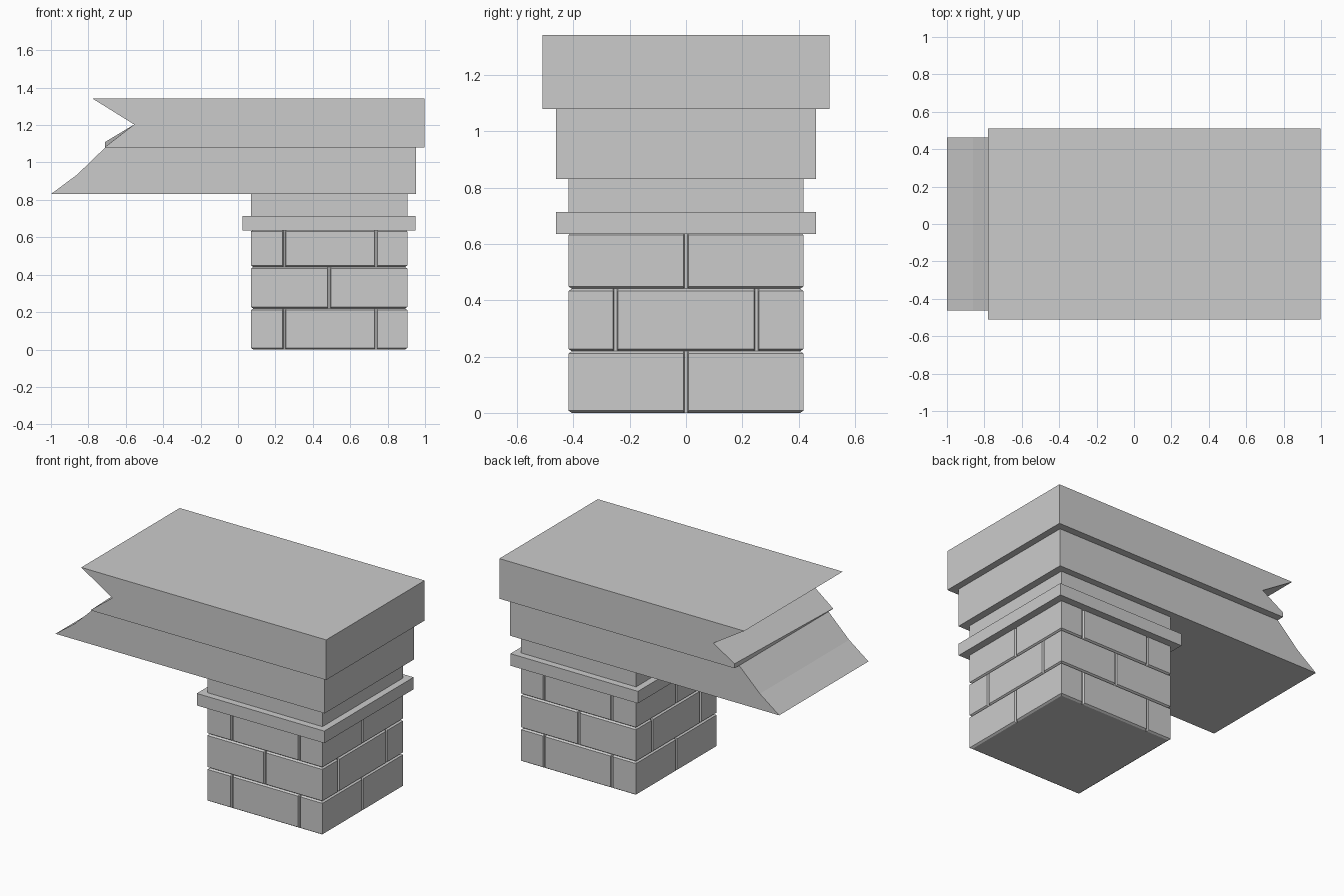
import bpy, bmesh

cube = bpy.data.objects.get("Cube")
if cube:
    bpy.data.objects.remove(cube, do_unlink=True)

stone = bpy.data.materials.new("grey stone")
stone.use_nodes = True
GREY = (0.6, 0.6, 0.6, 1)
stone.diffuse_color = GREY
stone.node_tree.nodes["Principled BSDF"].inputs["Base Color"].default_value = GREY

# Pillar footprint: centre along x, and half width
CX, HALF = 0.4875, 0.4175


def loft(name, rings):
    """Skin a stack of matching closed rings and cap both ends."""
    bm = bmesh.new()
    loops = [[bm.verts.new(p) for p in ring] for ring in rings]
    n = len(loops[0])
    for a, b in zip(loops, loops[1:]):
        for i in range(n):
            j = (i + 1) % n
            bm.faces.new((a[i], a[j], b[j], b[i]))
    bm.faces.new(loops[0][::-1])
    bm.faces.new(loops[-1])
    bmesh.ops.recalc_face_normals(bm, faces=bm.faces)
    mesh = bpy.data.meshes.new(name)
    bm.to_mesh(mesh)
    bm.free()
    mesh.materials.append(stone)
    obj = bpy.data.objects.new(name, mesh)
    bpy.context.collection.objects.link(obj)
    return obj


def slab(name, half, z0, z1):
    """Square slab centred on the pillar."""
    corners = [(-half, -half), (half, -half), (half, half), (-half, half)]
    return loft(name, [[(CX + x, y, z) for x, y in corners] for z in (z0, z1)])


def beam(name, half, front, back):
    """Profiles in x and z, lofted from the front side to the back side."""
    return loft(name, [[(x, -half, z) for x, z in front],
                       [(x, half, z) for x, z in back]])


def course(name, z0, z1, x_joints, y_joints, depth=0.012, lip=0.008):
    """Layer of bricks: notched outline with chamfered top and bottom."""
    inner = HALF - depth

    def side(joints):
        pts = [(-HALF, -HALF)]
        for j in joints:
            pts += [(j - 0.009, -HALF), (j - 0.005, -inner),
                    (j + 0.005, -inner), (j + 0.009, -HALF)]
        return pts

    outline = side(x_joints)
    outline += [(-y, x) for x, y in side(y_joints)]
    outline += [(-x, -y) for x, y in side([-j for j in reversed(x_joints)])]
    outline += [(y, -x) for x, y in side([-j for j in reversed(y_joints)])]

    def ring(z, limit):
        return [(CX + max(-limit, min(limit, x)),
                 max(-limit, min(limit, y)), z) for x, y in outline]

    loft(name, [ring(z0, inner), ring(z0 + lip, HALF),
                ring(z1 - lip, HALF), ring(z1, inner)])


# Brick pillar with staggered joints
outer_x, outer_y = [-0.24, 0.25], [-0.25, 0.25]
course("bottom_bricks", 0.0, 0.219, outer_x, [0])
course("middle_bricks", 0.219, 0.441, [0], outer_y)
course("top_bricks", 0.441, 0.64, outer_x, [0])

# Capital and neck
slab("capital_ledge", 0.4625, 0.635, 0.714)
slab("neck", HALF, 0.714, 0.831)

# Lower beam with a broken sloping end
lower = [(-1, 0.831), (0.9525, 0.831), (0.9525, 1.08),
         (-0.71, 1.08), (-0.86, 0.935)]
beam("lower_beam", 0.4625, lower, lower)


# Upper beam with a V-shaped break, its lower lip thicker at the back
def upper(lip):
    return [(-0.71, 1.08), (0.997, 1.08), (0.997, 1.343),
            (-0.78, 1.343), (-0.555, 1.203), (-0.71, lip)]


beam("upper_beam", 0.51, upper(1.083), upper(1.11))
